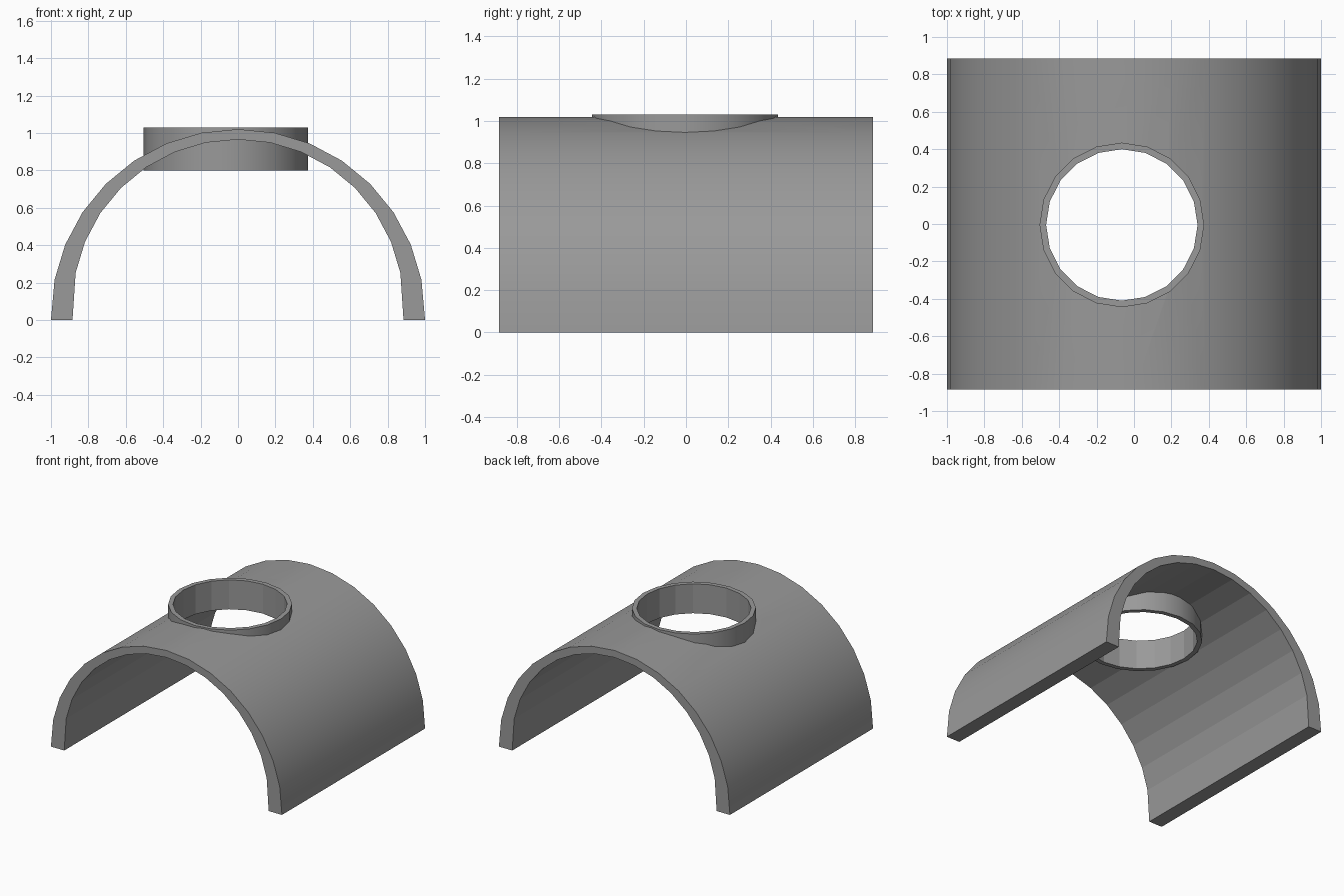
import bpy, bmesh
from math import cos, sin, pi

cube = bpy.data.objects.get("Cube")
if cube:
    bpy.data.objects.remove(cube)

HALF_LENGTH = 0.885
RING_X, RING_Y = -0.065, -0.005
SIDES = 20

grey = bpy.data.materials.new("plain grey")
grey.use_nodes = True
colour = (0.32, 0.32, 0.32, 1)
grey.diffuse_color = colour
grey.node_tree.nodes["Principled BSDF"].inputs["Base Color"].default_value = colour


def make_object(name, bm):
    bmesh.ops.recalc_face_normals(bm, faces=bm.faces)
    mesh = bpy.data.meshes.new(name)
    bm.to_mesh(mesh)
    bm.free()
    mesh.materials.append(grey)
    obj = bpy.data.objects.new(name, mesh)
    bpy.context.collection.objects.link(obj)
    return obj


def arc(radius, centre_z, steps=16):
    """Half circle from +x to -x whose feet are flattened onto the ground."""
    points = [(radius * cos(pi * i / steps), centre_z + radius * sin(pi * i / steps))
              for i in range(steps + 1)]
    points[0], points[-1] = (radius, 0), (-radius, 0)
    return points


def circle(bm, radius, z):
    return [bm.verts.new((RING_X + radius * cos(2 * pi * i / SIDES),
                          RING_Y + radius * sin(2 * pi * i / SIDES), z)) for i in range(SIDES)]


def bridge(bm, a, b):
    for i in range(len(a)):
        j = (i + 1) % len(a)
        bm.faces.new((a[i], a[j], b[j], b[i]))


def smooth(obj):
    bpy.ops.object.select_all(action='DESELECT')
    obj.select_set(True)
    bpy.context.view_layer.objects.active = obj
    bpy.ops.object.shade_smooth_by_angle(angle=0.6)


# Arched shell: two offset arcs, thicker at the feet than at the crown
bm = bmesh.new()
outline = arc(1.0, 0.02) + arc(0.885, 0.08)[::-1]
front = [bm.verts.new((x, -HALF_LENGTH, z)) for x, z in outline]
back = [bm.verts.new((x, HALF_LENGTH, z)) for x, z in outline]
bridge(bm, front, back)
bm.faces.new(front)
bm.faces.new(back)
shell = make_object("arched_shell", bm)

# Cutter for the round opening
bm = bmesh.new()
low, high = circle(bm, 0.42, 0.5), circle(bm, 0.42, 1.3)
bridge(bm, low, high)
bm.faces.new(low)
bm.faces.new(high)
cutter = make_object("opening_cutter", bm)
cutter.hide_render = True
cutter.hide_set(True)

opening = shell.modifiers.new("opening", 'BOOLEAN')
opening.operation = 'DIFFERENCE'
opening.solver = 'EXACT'
opening.object = cutter
bpy.context.view_layer.objects.active = shell
bpy.ops.object.modifier_apply(modifier=opening.name)
bpy.data.objects.remove(cutter)
smooth(shell)

# Collar ring lining the opening
bm = bmesh.new()
loops = [circle(bm, r, z) for r, z in ((0.44, 0.80), (0.44, 1.03), (0.405, 1.03), (0.405, 0.80))]
for k in range(4):
    bridge(bm, loops[k], loops[(k + 1) % 4])
collar = make_object("collar_ring", bm)
smooth(collar)

# Inner walls keep flat facets
for poly in collar.data.polygons:
    c, n = poly.center, poly.normal
    if n.x * (c.x - RING_X) + n.y * (c.y - RING_Y) < -0.1:
        poly.use_smooth = False
for poly in shell.data.polygons:
    c, n = poly.center, poly.normal
    if n.x * c.x + n.z * c.z < -0.1:
        poly.use_smooth = False
